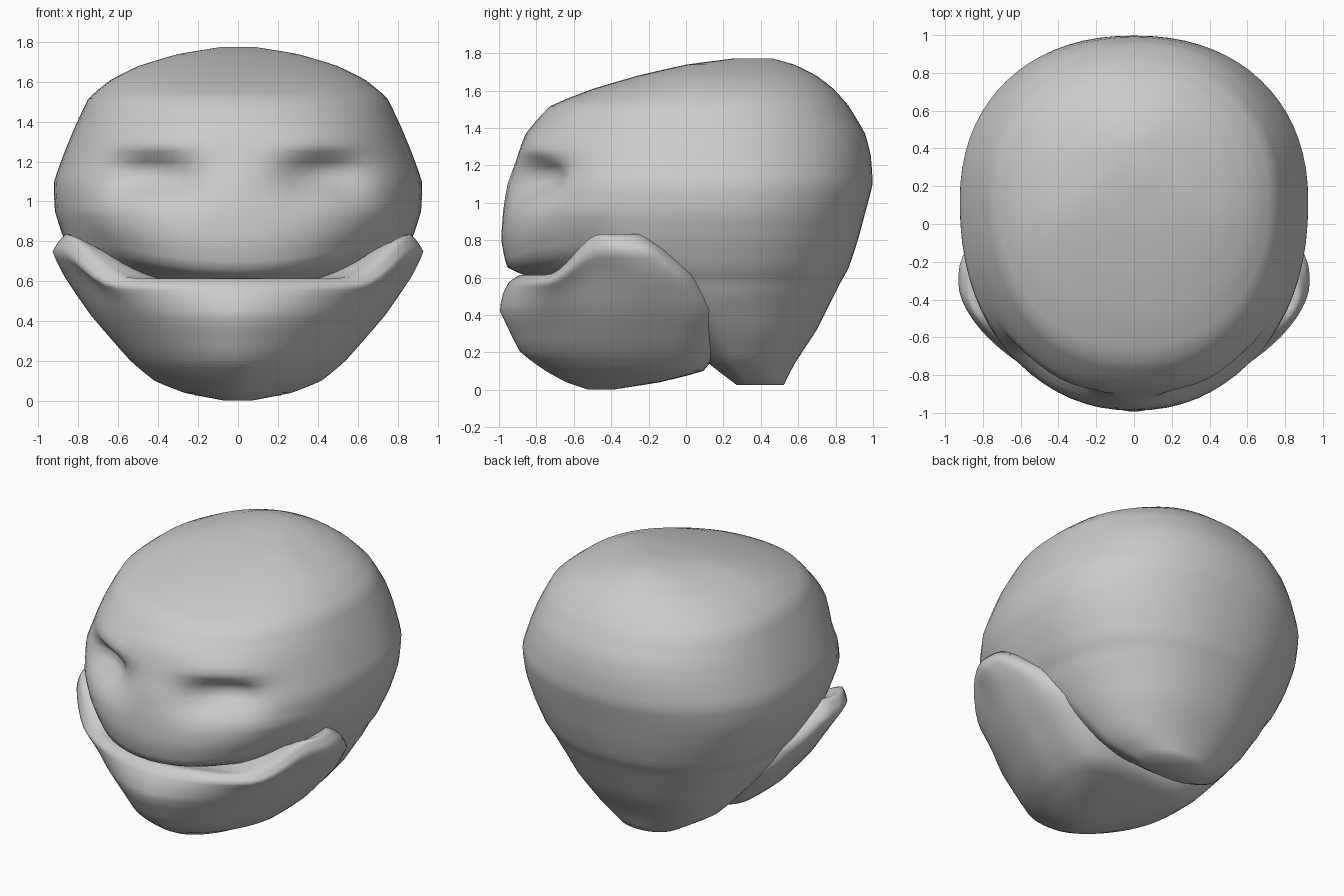
import bpy, bmesh, math

cube = bpy.data.objects.get("Cube")
if cube:
    bpy.data.objects.remove(cube, do_unlink=True)

grey = bpy.data.materials.new("plain grey")
grey.use_nodes = True
COLOUR = (0.6, 0.6, 0.6, 1)
grey.diffuse_color = COLOUR
grey.node_tree.nodes["Principled BSDF"].inputs["Base Color"].default_value = COLOUR


def power(value, exponent):
    return math.copysign(abs(value) ** exponent, value)


def loft(name, rows, middle, front_round, back_round, shape, sides=72, steps=3):
    """Stack egg-shaped rings (z, front y, back y, half width) and cap the ends."""
    fine = []
    for a, b in zip(rows, rows[1:]):
        fine += [[p + (q - p) * s / steps for p, q in zip(a, b)] for s in range(steps)]
    fine.append(rows[-1])
    bm = bmesh.new()
    rings = []
    for z, front, back, width in fine:
        centre = min(max(middle, front + 0.3 * (back - front)), back - 0.3 * (back - front))
        ring = []
        for i in range(sides):
            t = math.tau * i / sides
            behind = math.sin(t) > 0
            depth = back - centre if behind else centre - front
            e = 2 / (back_round if behind else front_round)
            x, y = width * power(math.cos(t), e), centre + depth * power(math.sin(t), e)
            ring.append(bm.verts.new(shape(x, y, z)))
        rings.append(ring)
    for low, high in zip(rings, rings[1:]):
        for i in range(sides):
            j = (i + 1) % sides
            bm.faces.new((low[i], low[j], high[j], high[i]))
    bm.faces.new(rings[0][::-1])
    bm.faces.new(rings[-1])
    mesh = bpy.data.meshes.new(name)
    bm.to_mesh(mesh)
    bm.free()
    mesh.materials.append(grey)
    mesh.shade_smooth()
    obj = bpy.data.objects.new(name, mesh)
    bpy.context.collection.objects.link(obj)
    soft = obj.modifiers.new("soften", 'SMOOTH')
    soft.factor, soft.iterations = 0.5, 2


def bump(x, z, cx, cz, rx, rz):
    return math.exp(-((x - cx) / rx) ** 2 - ((z - cz) / rz) ** 2)


def clamp(value):
    return min(max(value, 0), 1)


def face_shape(x, y, z):
    """Sink the eye sockets, raise brows and eyeballs, curve the upper lip."""
    a = abs(x)
    ahead = clamp((-0.3 - y) / 0.25)
    y += ahead * (0.2 * bump(a, z, 0.43, 1.12, 0.19, 0.11)
                  - 0.06 * bump(a, z, 0.44, 1.06, 0.09, 0.08)
                  - 0.05 * bump(a, z, 0.42, 1.27, 0.22, 0.06))
    if z > 0.55:
        z += ahead * 0.25 * a * a * clamp((0.95 - z) / 0.3)
    return x, y, z


def jaw_shape(x, y, z):
    """Lower the rim at the mouth, leaving a raised lobe on each cheek."""
    if z > 0.42:
        t = clamp((y + 0.74) / 0.28)
        z = 0.42 + (z - 0.42) * (0.47 + 0.53 * t * t * (3 - 2 * t))
    return x, y, z


# Head with the upper face
loft("head", [
    (0.02, 0.28, 0.52, 0.2), (0.14, 0.12, 0.58, 0.42), (0.32, -0.02, 0.7, 0.58),
    (0.5, -0.2, 0.79, 0.71), (0.58, -0.78, 0.83, 0.75), (0.65, -0.96, 0.87, 0.8),
    (0.8, -0.99, 0.92, 0.87), (0.95, -0.98, 0.96, 0.92), (1.1, -0.96, 1.0, 0.925),
    (1.25, -0.9, 0.99, 0.87), (1.37, -0.86, 0.96, 0.82), (1.52, -0.73, 0.87, 0.75),
    (1.61, -0.5, 0.79, 0.64), (1.68, -0.26, 0.7, 0.5), (1.74, 0, 0.58, 0.3),
    (1.775, 0.28, 0.45, 0.08)], 0.12, 2.2, 2.2, face_shape)

# Jaw wrapping the lower face
loft("jaw", [
    (0, -0.52, -0.4, 0.06), (0.04, -0.64, -0.14, 0.27), (0.1, -0.75, 0.1, 0.42),
    (0.2, -0.89, 0.16, 0.54), (0.43, -1.0, 0.23, 0.74), (0.62, -0.98, 0.1, 0.87),
    (0.75, -0.95, -0.06, 0.935), (0.84, -0.89, -0.17, 0.87), (0.78, -0.78, -0.22, 0.76),
    (0.6, -0.6, -0.25, 0.55)], -0.22, 1.65, 4, jaw_shape)
